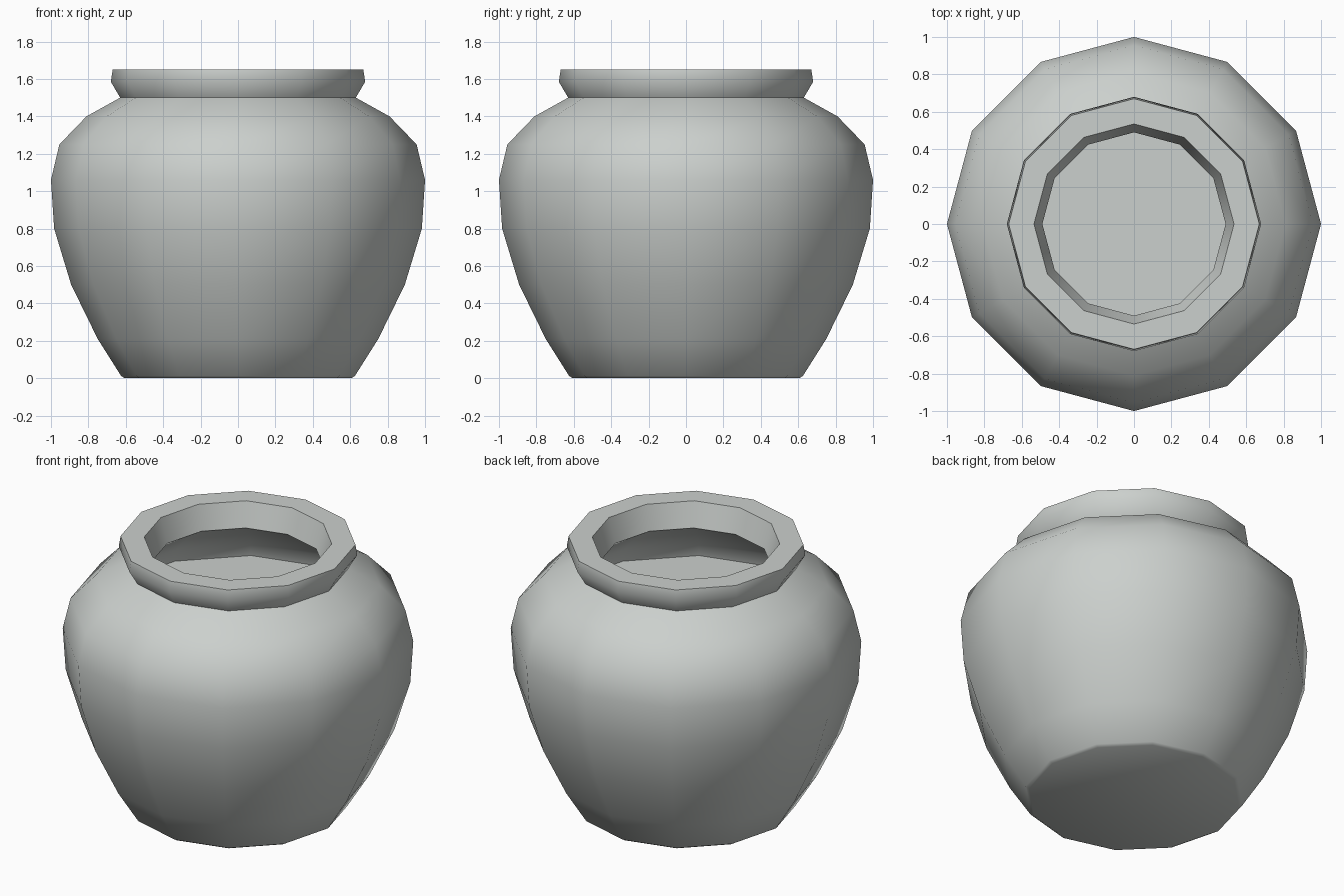
import bpy, bmesh, math

SIDES = 12

cube = bpy.data.objects.get("Cube")
if cube:
    bpy.data.objects.remove(cube, do_unlink=True)


def make_material(name, colour):
    mat = bpy.data.materials.new(name)
    mat.use_nodes = True
    mat.diffuse_color = colour
    mat.node_tree.nodes["Principled BSDF"].inputs["Base Color"].default_value = colour
    return mat


def lathe(name, profile, mat, cap_start=False, cap_end=False):
    """Spin a (radius, height) profile around z into a twelve-sided shell."""
    bm = bmesh.new()
    rings = []
    for r, z in profile:
        angles = [2 * math.pi * i / SIDES for i in range(SIDES)]
        rings.append([bm.verts.new((r * math.cos(a), r * math.sin(a), z)) for a in angles])
    for low, high in zip(rings, rings[1:]):
        for i in range(SIDES):
            j = (i + 1) % SIDES
            bm.faces.new((low[i], low[j], high[j], high[i]))
    if cap_start:
        bm.faces.new(rings[0][::-1])
    if cap_end:
        bm.faces.new(rings[-1])
    mesh = bpy.data.meshes.new(name)
    bm.to_mesh(mesh)
    bm.free()
    mesh.materials.append(mat)
    obj = bpy.data.objects.new(name, mesh)
    bpy.context.collection.objects.link(obj)
    bpy.ops.object.select_all(action="DESELECT")
    obj.select_set(True)
    bpy.context.view_layer.objects.active = obj
    bpy.ops.object.shade_smooth_by_angle(angle=math.radians(40))
    return obj


clay = make_material("pale grey clay", (0.6, 0.63, 0.61, 1))

# Outer wall from the foot up to the neck
body = [(0.605, 0), (0.625, 0.012), (0.75, 0.21), (0.892, 0.5), (0.983, 0.8),
        (1, 1.06), (0.955, 1.25), (0.81, 1.4), (0.63, 1.5)]
# Flared collar and flat lip
collar = [(0.68, 1.585), (0.67, 1.65), (0.535, 1.65)]
# Inner throat and shoulder down to the filled level
inside = [(0.49, 1.5), (0.7, 1.36), (0.83, 1.24), (0.85, 1.16)]

lathe("jar", body + collar + inside, clay, cap_start=True, cap_end=True)
